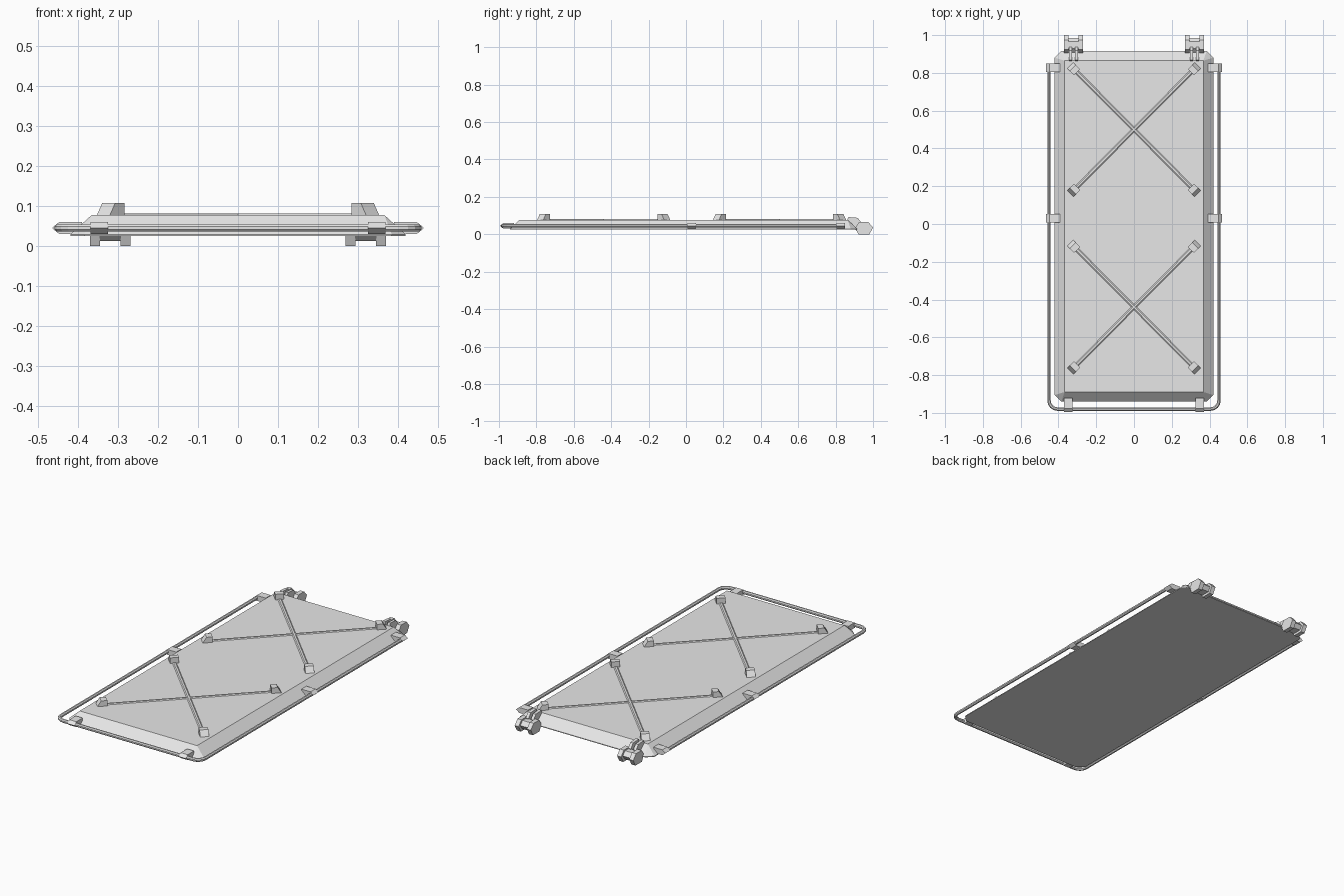
import bpy, bmesh, math
from mathutils import Matrix, Vector

old = bpy.data.objects.get("Cube")
if old:
    bpy.data.objects.remove(old, do_unlink=True)

GREY = (0.8, 0.8, 0.8, 1)
mat = bpy.data.materials.new("plain grey")
mat.use_nodes = True
mat.diffuse_color = GREY
mat.node_tree.nodes["Principled BSDF"].inputs["Base Color"].default_value = GREY


def finish(name, bm):
    bmesh.ops.recalc_face_normals(bm, faces=bm.faces)
    me = bpy.data.meshes.new(name)
    bm.to_mesh(me)
    bm.free()
    me.materials.append(mat)
    ob = bpy.data.objects.new(name, me)
    bpy.context.collection.objects.link(ob)
    return ob


def extrude(name, profile, width, matrix):
    """Prism: profile in local x/z, width centred on local y."""
    bm = bmesh.new()
    face = bm.faces.new([bm.verts.new((x, -width / 2, z)) for x, z in profile])
    geo = bmesh.ops.extrude_face_region(bm, geom=[face])["geom"]
    verts = [v for v in geo if isinstance(v, bmesh.types.BMVert)]
    bmesh.ops.translate(bm, verts=verts, vec=(0, width, 0))
    bmesh.ops.transform(bm, matrix=matrix, verts=bm.verts)
    return finish(name, bm)


def place(x, y, angle=0, z=0):
    return Matrix.Translation((x, y, z)) @ Matrix.Rotation(angle, 4, "Z")


# Panel: sharp top rectangle over a wider base with clipped corners
bm = bmesh.new()
MID, CUT = -0.0125, 0.035
for sx in (-1, 1):
    for sy in (-1, 1):
        bm.verts.new((sx * 0.367, MID + sy * 0.877, 0.077))
        for z in (0.025, 0.029):
            bm.verts.new((sx * 0.42, MID + sy * (0.928 - CUT), z))
            bm.verts.new((sx * (0.42 - CUT), MID + sy * 0.928, z))
bmesh.ops.convex_hull(bm, input=bm.verts)
bmesh.ops.dissolve_limit(bm, angle_limit=0.01, verts=bm.verts, edges=bm.edges)
finish("panel", bm)

# Guard rail: one tube round three sides with rounded corners
RX, RY, RR = 0.45, -0.98, 0.045
right_half = [(RX, 0.83)]
for i in range(5):
    a = -i * math.pi / 8
    right_half.append((RX - RR + RR * math.cos(a), RY + RR + RR * math.sin(a)))
path = right_half + [(-x, y) for x, y in reversed(right_half)]
bm = bmesh.new()
rings = []
SIDES = 8
for i, p in enumerate(path):
    here = Vector((*p, 0.045))
    before = Vector((*path[max(i - 1, 0)], 0.045))
    after = Vector((*path[min(i + 1, len(path) - 1)], 0.045))
    side = (after - before).normalized().cross(Vector((0, 0, 1)))
    ring = []
    for k in range(SIDES):
        a = (k + 0.5) * math.tau / SIDES
        ring.append(bm.verts.new(here + 0.01 * (side * math.cos(a) + Vector((0, 0, math.sin(a))))))
    rings.append(ring)
for a, b in zip(rings, rings[1:]):
    for k in range(SIDES):
        j = (k + 1) % SIDES
        bm.faces.new((a[k], a[j], b[j], b[k]))
bm.faces.new(rings[0])
bm.faces.new(rings[-1])
finish("guard_rail", bm)

# Rail clamps: pointed outer end, body running into the panel slope
clamp = [(0, 0.045), (-0.018, 0.06), (-0.075, 0.06), (-0.075, 0.03), (-0.018, 0.03)]
for side, s in (("left", 1), ("right", -1)):
    turn = 0 if s > 0 else math.pi
    for label, y in (("back", 0.828), ("middle", 0.03)):
        extrude(f"{side}_{label}_clamp", clamp, 0.045, place(s * 0.466, y, turn))
    extrude(f"{side}_front_clamp", clamp, 0.044, place(s * 0.348, -0.995, -math.pi / 2))

# Cross braces: two diagonal bars per bay, a wedge foot at every end
wedge = [(-0.024, 0.07), (-0.024, 0.108), (0.008, 0.108), (0.028, 0.076), (0.028, 0.07)]
bar = [(-0.012, 0.07), (-0.012, 0.076), (-0.005, 0.081),
       (0.005, 0.081), (0.012, 0.076), (0.012, 0.07)]
for bay, cy in (("back", 0.5), ("front", -0.44)):
    for n, slope in enumerate((1, -1)):
        dx, dy = 0.318, 0.32 * slope
        angle = math.atan2(dy, dx)
        extrude(f"{bay}_brace_bar_{n + 1}", bar, 2 * math.hypot(dx, dy),
                place(0, cy, angle + math.pi / 2))
        for e, s in enumerate((1, -1)):
            extrude(f"{bay}_brace_foot_{n + 1}_{e + 1}", wedge, 0.046,
                    place(s * dx, cy + s * dy, angle + (0 if s > 0 else math.pi)))

# Hinges: two outer lugs, a pin block between them and two neck plates
lug = [(0.905, 0.035), (0.925, 0.065), (0.975, 0.065), (1.0, 0.036), (0.98, 0), (0.922, 0)]
block = [(0.9, 0.03), (0.93, 0.058), (0.965, 0.058), (0.985, 0.036), (0.97, 0.013), (0.92, 0.013)]
neck = [(0.86, 0.07), (0.868, 0.092), (0.918, 0.088), (0.938, 0.062), (0.93, 0.035), (0.88, 0.035)]
for side, s in (("left", 1), ("right", -1)):
    for label, profile, offset, width in (
            ("inner_lug", lug, -0.038, 0.025), ("outer_lug", lug, 0.038, 0.025),
            ("pin_block", block, 0, 0.054),
            ("inner_neck", neck, -0.016, 0.017), ("outer_neck", neck, 0.016, 0.017)):
        extrude(f"{side}_hinge_{label}", profile, width,
                place(s * (0.32 + offset), 0, math.pi / 2))
